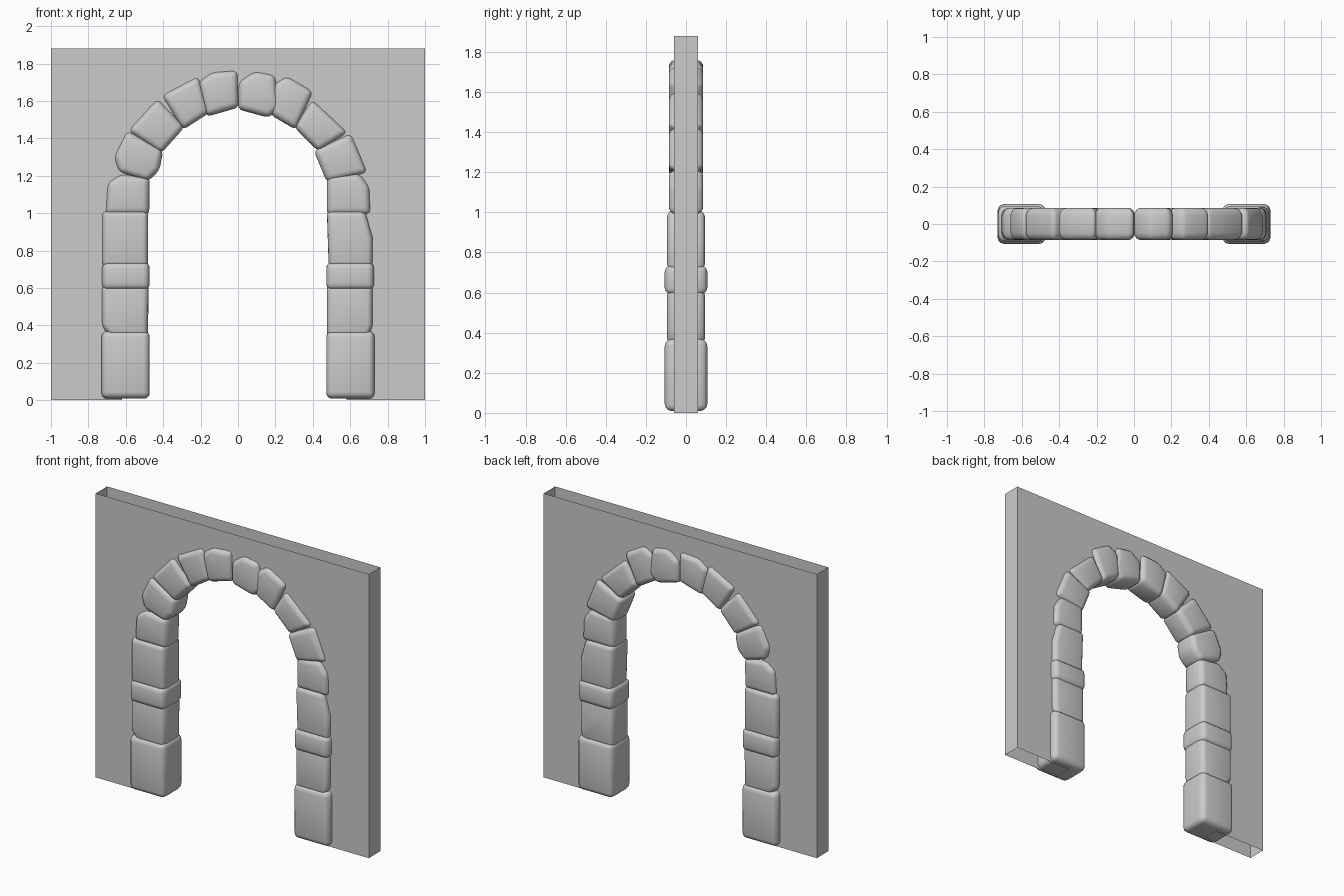
import bpy, bmesh, math

if "Cube" in bpy.data.objects:
    bpy.data.objects.remove(bpy.data.objects["Cube"])


def new_object(name, bm):
    bmesh.ops.recalc_face_normals(bm, faces=bm.faces)
    mesh = bpy.data.meshes.new(name)
    bm.to_mesh(mesh)
    bm.free()
    ob = bpy.data.objects.new(name, mesh)
    bpy.context.collection.objects.link(ob)
    return ob


def stone(name, outline, depth, shrink=0.9, bevel=0.025):
    """Soft-edged block: outline in x/z, slightly narrower front and back."""
    bm = bmesh.new()
    cx = sum(p[0] for p in outline) / len(outline)
    cz = sum(p[1] for p in outline) / len(outline)
    rings = []
    for y, s in ((-depth, shrink), (-depth * 0.55, 1), (depth * 0.55, 1), (depth, shrink)):
        rings.append([bm.verts.new((cx + (x - cx) * s, y, cz + (z - cz) * s)) for x, z in outline])
    n = len(outline)
    for a, b in zip(rings, rings[1:]):
        for i in range(n):
            bm.faces.new((a[i], a[(i + 1) % n], b[(i + 1) % n], b[i]))
    bm.faces.new(rings[0])
    bm.faces.new(rings[-1])
    for f in bm.faces:
        f.smooth = True
    ob = new_object(name, bm)
    mod = ob.modifiers.new("soft_edges", 'BEVEL')
    mod.width = bevel
    mod.segments = 3
    mod.limit_method = 'ANGLE'
    mod.angle_limit = math.radians(30)
    return ob


def rect(x0, x1, z0, z1):
    return [(x0, z0), (x1, z0), (x1, z1), (x0, z1)]


# Wall: two thin sheets with ends and arched reveal, open at top and bottom
H, T, R, SPRING, CX = 1.88, 0.06, 0.6, 1.04, -0.02
arch = [(CX + R * math.cos(math.pi * i / 24), SPRING + R * math.sin(math.pi * i / 24))
        for i in range(25)]
profile = [(-1, 0), (-1, H), (1, H), (1, 0), (CX + R, 0)] + arch + [(CX - R, 0)]
bm = bmesh.new()
front = [bm.verts.new((x, -T, z)) for x, z in profile]
back = [bm.verts.new((x, T, z)) for x, z in profile]
bm.faces.new(front)
bm.faces.new(back)
n = len(profile)
for i in range(n):
    if i not in (1, 3, n - 1):
        j = (i + 1) % n
        bm.faces.new((front[i], front[j], back[j], back[i]))
new_object("wall", bm)

# Pillar stones shared by both sides
for side, s in (("left", -1), ("right", 1)):
    stone(side + "_base", rect(s * 0.73, s * 0.472, 0.008, 0.37), 0.106, 0.97, 0.03)
    stone(side + "_band", rect(s * 0.727, s * 0.472, 0.59, 0.737), 0.106, 0.96, 0.03)

# Remaining pillar stones
stone("left_lower_block", [(-0.68, 0.34), (-0.482, 0.34), (-0.477, 0.62), (-0.727, 0.62), (-0.727, 0.39)], 0.094, 0.95)
stone("left_upper_block", rect(-0.727, -0.48, 0.71, 1.012), 0.094, 0.95)
stone("right_lower_block", [(0.475, 0.34), (0.7, 0.34), (0.72, 0.4), (0.72, 0.62), (0.475, 0.62)], 0.094, 0.95)
stone("right_upper_block", [(0.485, 0.71), (0.72, 0.71), (0.72, 0.87), (0.68, 1.012), (0.475, 1.012)], 0.094, 0.95)

# Arch stones, left springing round to right springing
arch_stones = [
    [(-0.71, 0.99), (-0.475, 0.99), (-0.472, 1.19), (-0.63, 1.21), (-0.7, 1.16)],
    [(-0.665, 1.3), (-0.595, 1.445), (-0.4, 1.335), (-0.42, 1.23), (-0.48, 1.17), (-0.64, 1.22)],
    [(-0.59, 1.44), (-0.43, 1.615), (-0.285, 1.46), (-0.41, 1.32)],
    [(-0.41, 1.63), (-0.21, 1.735), (-0.155, 1.535), (-0.295, 1.445)],
    [(-0.215, 1.7), (-0.14, 1.755), (0.0, 1.765), (0.005, 1.565), (-0.17, 1.515)],
    [(0.0, 1.7), (0.085, 1.76), (0.2, 1.74), (0.225, 1.56), (0.165, 1.51), (0.0, 1.555)],
    [(0.19, 1.69), (0.26, 1.735), (0.405, 1.65), (0.31, 1.445), (0.175, 1.525)],
    [(0.395, 1.61), (0.59, 1.43), (0.43, 1.33), (0.3, 1.46)],
    [(0.605, 1.43), (0.695, 1.215), (0.475, 1.165), (0.405, 1.335)],
    [(0.475, 0.99), (0.71, 0.99), (0.705, 1.14), (0.65, 1.215), (0.475, 1.2)],
]
for i, outline in enumerate(arch_stones):
    stone(f"arch_stone_{i + 1}", outline, 0.086)
